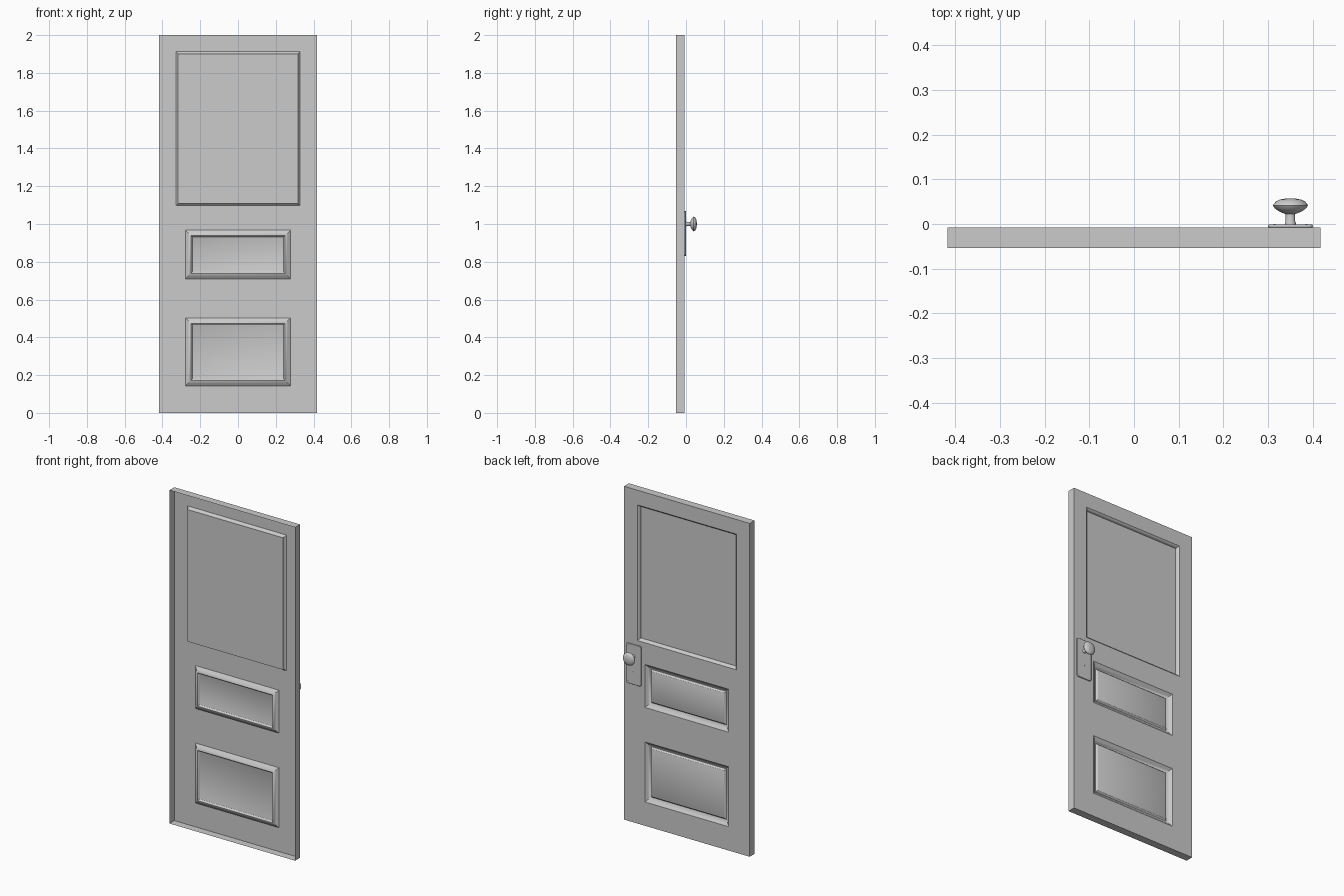
import bpy, bmesh, math
from mathutils import Matrix

if "Cube" in bpy.data.objects:
    bpy.data.objects.remove(bpy.data.objects["Cube"])

W, H = 0.417, 2.0
FACE, OPEN = -0.008, -0.054      # panelled face, open front rim


def make_object(name, bm, smooth=None):
    me = bpy.data.meshes.new(name)
    bm.to_mesh(me)
    bm.free()
    ob = bpy.data.objects.new(name, me)
    bpy.context.collection.objects.link(ob)
    if smooth:
        bpy.ops.object.select_all(action='DESELECT')
        bpy.context.view_layer.objects.active = ob
        ob.select_set(True)
        bpy.ops.object.shade_smooth_by_angle(angle=math.radians(smooth))
    return ob


def quad(bm, pts):
    return bm.faces.new([bm.verts.new(p) for p in pts])


def rect(x, z0, z1, inset, y):
    x, z0, z1 = x - inset, z0 + inset, z1 - inset
    return [(x, y, z0), (-x, y, z0), (-x, y, z1), (x, y, z1)]


# Moulding profiles: (inset, depth)
sunk = [(0, 0), (0.003, 0.003), (0.007, 0.006), (0.009, 0.012), (0.011, 0.02)]
raised = [(0, 0), (0.005, 0.004), (0.014, 0.009), (0.023, 0.018),
          (0.029, 0.02), (0.032, 0.018), (0.036, 0.011), (0.038, 0.01)]
panels = [(0.328, 1.098, 1.912, sunk),
          (0.278, 0.71, 0.968, raised),
          (0.278, 0.143, 0.503, raised)]

# Door leaf: one-sided shell, open at the front
bm = bmesh.new()
xs = [-W, -0.328, -0.278, 0.278, 0.328, W]
zs = sorted([0, H] + [z for p in panels for z in p[1:3]])
for x0, x1 in zip(xs, xs[1:]):
    for z0, z1 in zip(zs, zs[1:]):
        cx, cz = (x0 + x1) / 2, (z0 + z1) / 2
        if not any(abs(cx) < px and a < cz < b for px, a, b, _ in panels):
            quad(bm, [(x1, FACE, z0), (x0, FACE, z0), (x0, FACE, z1), (x1, FACE, z1)])
# Side walls
outer, inner = rect(W, 0, H, 0, OPEN), rect(W, 0, H, 0, FACE)
for i in range(4):
    j = (i + 1) % 4
    quad(bm, [outer[i], outer[j], inner[j], inner[i]])
# Panels with stepped mouldings
for x, z0, z1, prof in panels:
    loops = [rect(x, z0, z1, ins, FACE - d) for ins, d in prof]
    for a, b in zip(loops, loops[1:]):
        for i in range(4):
            j = (i + 1) % 4
            quad(bm, [a[i], a[j], b[j], b[i]])
    quad(bm, loops[-1])
bmesh.ops.remove_doubles(bm, verts=bm.verts, dist=1e-5)
make_object("door_leaf", bm, 35)

# Lock plate with rounded corners
bm = bmesh.new()
r, pts = 0.01, []
for k, (cx, cz) in enumerate([(0.39, 1.06), (0.31, 1.06), (0.31, 0.84), (0.39, 0.84)]):
    for s in range(5):
        a = math.radians(90 * k + 22.5 * s)
        pts.append((cx + r * math.cos(a), FACE, cz + r * math.sin(a)))
f = quad(bm, pts)
ext = bmesh.ops.extrude_face_region(bm, geom=[f])
bmesh.ops.translate(bm, vec=(0, 0.007, 0),
                    verts=[v for v in ext["geom"] if isinstance(v, bmesh.types.BMVert)])
bmesh.ops.recalc_face_normals(bm, faces=bm.faces)
plate = make_object("lock_plate", bm, 35)
bev = plate.modifiers.new("edge", 'BEVEL')
bev.width, bev.segments = 0.002, 2


# Lathe around the y axis
def lathe(name, profile, x, z, steps=32):
    bm = bmesh.new()
    verts = [bm.verts.new((rad, y, 0)) for rad, y in profile]
    edges = [bm.edges.new(e) for e in zip(verts, verts[1:])]
    bmesh.ops.spin(bm, geom=verts + edges, cent=(0, 0, 0), axis=(0, 1, 0),
                   angle=2 * math.pi, steps=steps)
    bmesh.ops.remove_doubles(bm, verts=bm.verts, dist=1e-5)
    bmesh.ops.recalc_face_normals(bm, faces=bm.faces)
    bmesh.ops.transform(bm, matrix=Matrix.Translation((x, 0, z)), verts=bm.verts)
    return make_object(name, bm, 40)


# Door knob: stem and flattened ball
knob = [(0, -0.002), (0.012, -0.002), (0.012, 0.003), (0.0105, 0.006), (0.0105, 0.022),
        (0.017, 0.0245), (0.027, 0.029), (0.035, 0.035), (0.039, 0.041), (0.038, 0.044),
        (0.033, 0.050), (0.024, 0.0545), (0.012, 0.0568), (0, 0.0572)]
lathe("door_knob", knob, 0.35, 1.0)

# Keyhole ring and plate screws
lathe("keyhole_ring", [(0, -0.0012), (0.002, -0.0012), (0.003, 0), (0.005, -0.0012)],
      0.35, 0.91, 16)
for sx in (-1, 1):
    for z in (0.845, 1.055):
        lathe("plate_screw", [(0, 0), (0.002, -0.0004), (0.003, -0.0012)],
              0.35 + sx * 0.036, z, 12)
